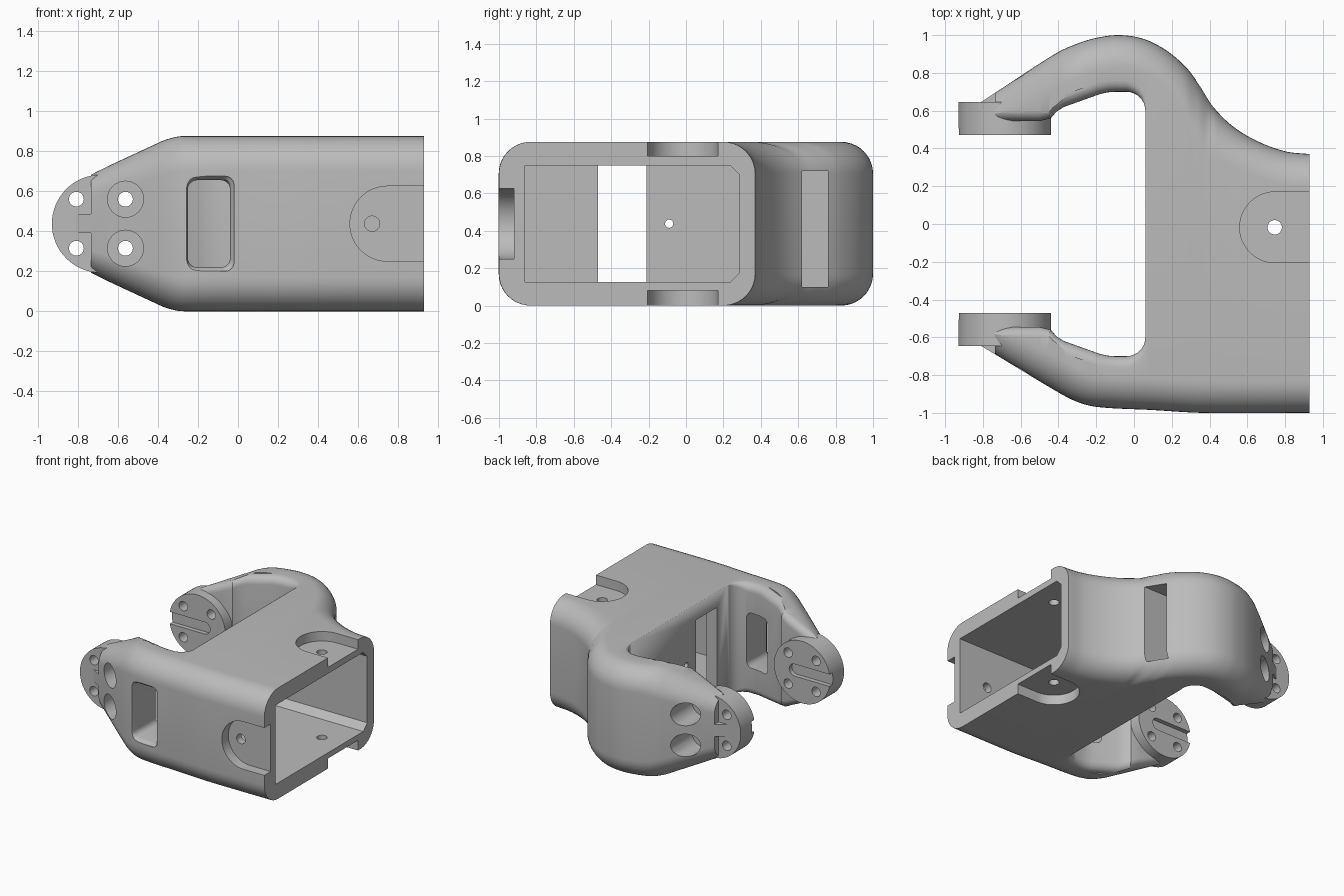
import bpy, bmesh, math

cube = bpy.data.objects.get("Cube")
if cube:
    bpy.data.objects.remove(cube, do_unlink=True)

MID = 0.4375  # mid height of the bracket

grey = bpy.data.materials.new("plain_grey")
grey.use_nodes = True
grey.diffuse_color = (0.5, 0.5, 0.5, 1)
grey.node_tree.nodes["Principled BSDF"].inputs["Base Color"].default_value = (0.5, 0.5, 0.5, 1)


def curve(pts, x):
    """Smooth height of a curve given by points with rising x."""
    n = len(pts)
    i = 0
    while i < n - 2 and x > pts[i + 1][0]:
        i += 1

    def tangent(k):
        a, b = pts[max(k - 1, 0)], pts[min(k + 1, n - 1)]
        return (b[1] - a[1]) / (b[0] - a[0])

    (x0, y0), (x1, y1) = pts[i], pts[i + 1]
    w = x1 - x0
    t = (x - x0) / w
    if t < 0:
        return y0 + tangent(0) * (x - x0)
    s = 1 - t
    return (y0 * s * s * (1 + 2 * t) + y1 * t * t * (3 - 2 * t)
            + w * t * s * (s * tangent(i) - t * tangent(i + 1)))


def loft(name, rings):
    """Closed solid through equal rings of points."""
    bm = bmesh.new()
    loops = [[bm.verts.new(p) for p in ring] for ring in rings]
    n = len(loops[0])
    for a, b in zip(loops, loops[1:]):
        for k in range(n):
            bm.faces.new((a[k], a[(k + 1) % n], b[(k + 1) % n], b[k]))
    bm.faces.new(loops[0])
    bm.faces.new(loops[-1])
    bmesh.ops.recalc_face_normals(bm, faces=bm.faces)
    mesh = bpy.data.meshes.new(name)
    bm.to_mesh(mesh)
    bm.free()
    mesh.materials.append(grey)
    obj = bpy.data.objects.new(name, mesh)
    bpy.context.collection.objects.link(obj)
    return obj


def prism(name, profile, axis, lo, hi):
    """Extrude a 2D profile along an axis."""
    place = {"x": lambda u, v, w: (w, u, v),
             "y": lambda u, v, w: (u, w, v),
             "z": lambda u, v, w: (u, v, w)}[axis]
    return loft(name, [[place(u, v, w) for u, v in profile] for w in (lo, hi)])


def box(name, x, y, z):
    return prism(name, [(x[0], y[0]), (x[1], y[0]), (x[1], y[1]), (x[0], y[1])], "z", *z)


def arc(cx, cy, r, start, end, n):
    angles = [math.radians(start + (end - start) * k / n) for k in range(n + 1)]
    return [(cx + r * math.cos(a), cy + r * math.sin(a)) for a in angles]


def cylinder(name, u, v, r, axis, lo, hi, n=32):
    return prism(name, arc(u, v, r, 0, 360, n)[:-1], axis, lo, hi)


def rounded(u0, u1, v0, v1, r):
    corners = ((u1 - r, v1 - r, 0), (u0 + r, v1 - r, 90), (u0 + r, v0 + r, 180), (u1 - r, v0 + r, 270))
    return [p for u, v, a in corners for p in arc(u, v, r, a, a + 90, 6)]


def cut(targets, *cutters):
    for target in targets:
        for cutter in cutters:
            mod = target.modifiers.new("cut", "BOOLEAN")
            mod.operation = "DIFFERENCE"
            mod.solver = "EXACT"
            mod.object = cutter
        bpy.context.view_layer.update()
        mesh = bpy.data.meshes.new_from_object(target.evaluated_get(bpy.context.evaluated_depsgraph_get()))
        target.modifiers.clear()
        target.data = mesh
    for cutter in cutters:
        bpy.data.objects.remove(cutter, do_unlink=True)


# Outer outlines of the bracket
REAR = [(-0.81, 0.645), (-0.735, 0.695), (-0.41, 0.905), (-0.3, 0.955), (-0.2, 0.985), (-0.08, 1.0),
        (0.05, 0.98), (0.17, 0.92), (0.28, 0.825), (0.35, 0.73), (0.42, 0.62), (0.52, 0.52),
        (0.65, 0.44), (0.8, 0.385), (0.93, 0.37)]
FRONT = [(-0.81, -0.645), (-0.735, -0.69), (-0.42, -0.88), (-0.31, -0.938), (-0.2, -0.968),
         (0.1, -0.985), (0.37, -1.0), (0.93, -1.0)]
HEIGHT = [(-0.81, 0.213), (-0.735, 0.2475), (-0.42, 0.394), (-0.36, 0.42), (-0.28, MID), (0.0, MID), (0.93, MID)]


def half_height(x):
    return min(MID, curve(HEIGHT, x))


def section(x):
    """Rounded cross-section of the solid bracket at x."""
    r = min(0.17, 0.11 + 0.13 * (x + 0.81))
    h = half_height(x)
    ring = []
    for outline, flip in ((REAR, 1), (FRONT, -1)):
        slope = (curve(outline, x + 0.005) - curve(outline, x - 0.005)) / 0.01
        wide = r * math.hypot(1, slope)
        y = curve(outline, x)
        side = [(y - flip * wide * (1 - math.cos(math.radians(a))),
                 h - r + r * math.sin(math.radians(a))) for a in range(0, 91, 9)]
        half = [(x, u, MID - w) for u, w in side[::-1]] + [(x, u, MID + w) for u, w in side]
        ring += half[::flip]
    return ring


STATIONS = 100
frame = loft("bracket_frame", [section(-0.81 + 1.74 * k / STATIONS) for k in range(STATIONS + 1)])

# Opening between the arms, with eased rims
inner = arc(-0.04, 0.6, 0.1, 0, 90, 8) + [(-0.1, 0.7), (-0.14, 0.697), (-0.18, 0.688), (-0.37, 0.62), (-0.41, 0.595),
                                           (-0.44, 0.56), (-0.5, 0.545), (-1.0, 0.545)]


def rim_ring(angle, sign, extra=0):
    ring = []
    for k, (x, y) in enumerate(inner):
        r = 0.06 * min(1, k / 8)
        a, b = inner[max(k - 1, 0)], inner[min(k + 1, len(inner) - 1)]
        dx, dy = b[0] - a[0], b[1] - a[1]
        push = r * (1 - math.cos(angle)) / math.hypot(dx, dy)
        z = half_height(x) - r * (1 - math.sin(angle))
        ring.append((x + dy * push, y - dx * push, MID + sign * (extra or z)))
    return ring + [(x, -y, z) for x, y, z in ring[::-1]]


steps = [math.pi / 2 * k / 6 for k in range(7)]
opening = loft("opening", [rim_ring(steps[-1], -1, 1)] + [rim_ring(a, -1) for a in steps[::-1]]
               + [rim_ring(a, 1) for a in steps] + [rim_ring(steps[-1], 1, 1)])
cut([frame], opening)

# Hollow body with chamfered far corners, and the passage and hole in its end wall
hollow = prism("hollow", [(-0.86, 0.125), (0.235, 0.125), (0.285, 0.175), (0.285, 0.7), (0.235, 0.75), (-0.86, 0.75)],
               "x", 0.15, 1.1)
cut([frame], hollow)
cut([frame], box("passage", (0, 0.3), (-0.47, -0.21), (0.125, 0.75)),
    cylinder("wall_hole", -0.09, MID, 0.022, "x", 0, 0.3))

# Mounting recesses with screw holes on the top, bottom and front
for lo, hi in ((0.8, 1), (-0.1, 0.08)):
    pad = [(1.1, -0.205)] + arc(0.747, -0.0175, 0.1875, 270, 90, 24) + [(1.1, 0.17)]
    cut([frame], prism("pad", pad, "z", lo, hi))
pad = [(1.1, 0.25)] + arc(0.747, MID, 0.1875, 270, 90, 24) + [(1.1, 0.625)]
cut([frame], prism("pad", pad, "y", -1.1, -0.92))
cut([frame], cylinder("screw_hole", 0.745, -0.0175, 0.038, "z", -0.1, 1),
    cylinder("screw_hole", 0.67, MID, 0.038, "y", -1.1, -0.7))

# Window through the front arm, flared at the outside, and slot in the rear elbow
levels = [(-1.1, 0.02), (-0.972, 0.02), (-0.958, 0.007), (-0.935, 0), (-0.6, 0)]
cut([frame], loft("arm_window", [[(u, y, v) for u, v in rounded(-0.25 - g, -0.04 + g, 0.22 - g, 0.655 + g, 0.045)]
                                 for y, g in levels]))
cut([frame], box("elbow_slot", (0.2, 0.6), (0.62, 0.76), (0.1, 0.72)))

# Round end discs, screw clearances, key slots and bolt holes on both arms
discs = []
for side, name in ((-1, "front_disc"), (1, "rear_disc")):
    disc = cylinder(name, -0.685, MID, 0.245, "y", *sorted((side * 0.47, side * 0.645)), n=64)
    discs.append(disc)
    groove = [(-1.1, MID - 0.047)] + arc(-0.62, MID, 0.047, -90, 90, 12) + [(-1.1, MID + 0.047)]
    cut([disc], prism("groove", groove, "y", *sorted((side * 0.4, side * 0.505))))
    reach = sorted((side * 0.4, side * 1.1))
    cut([frame], box("notch", (-1, -0.735), reach, (MID + 0.0475, 1)),
        box("notch", (-1, -0.735), reach, (-0.1, MID - 0.0475)))
    cut([frame, disc], *[cylinder("clearance", -0.562, MID + v, 0.09, "y", *sorted((side * 0.6, side * 1.1)))
                         for v in (-0.1225, 0.1225)])
cut([frame] + discs, *[cylinder("bolt_hole", u, MID + v, 0.037, "y", -1.1, 1.1)
                       for u in (-0.8075, -0.5625) for v in (-0.1225, 0.1225)])

# Smooth shading with sharp edges kept
for obj in [frame] + discs:
    bpy.ops.object.select_all(action="DESELECT")
    obj.select_set(True)
    bpy.context.view_layer.objects.active = obj
    bpy.ops.object.shade_smooth_by_angle(angle=math.radians(28))
